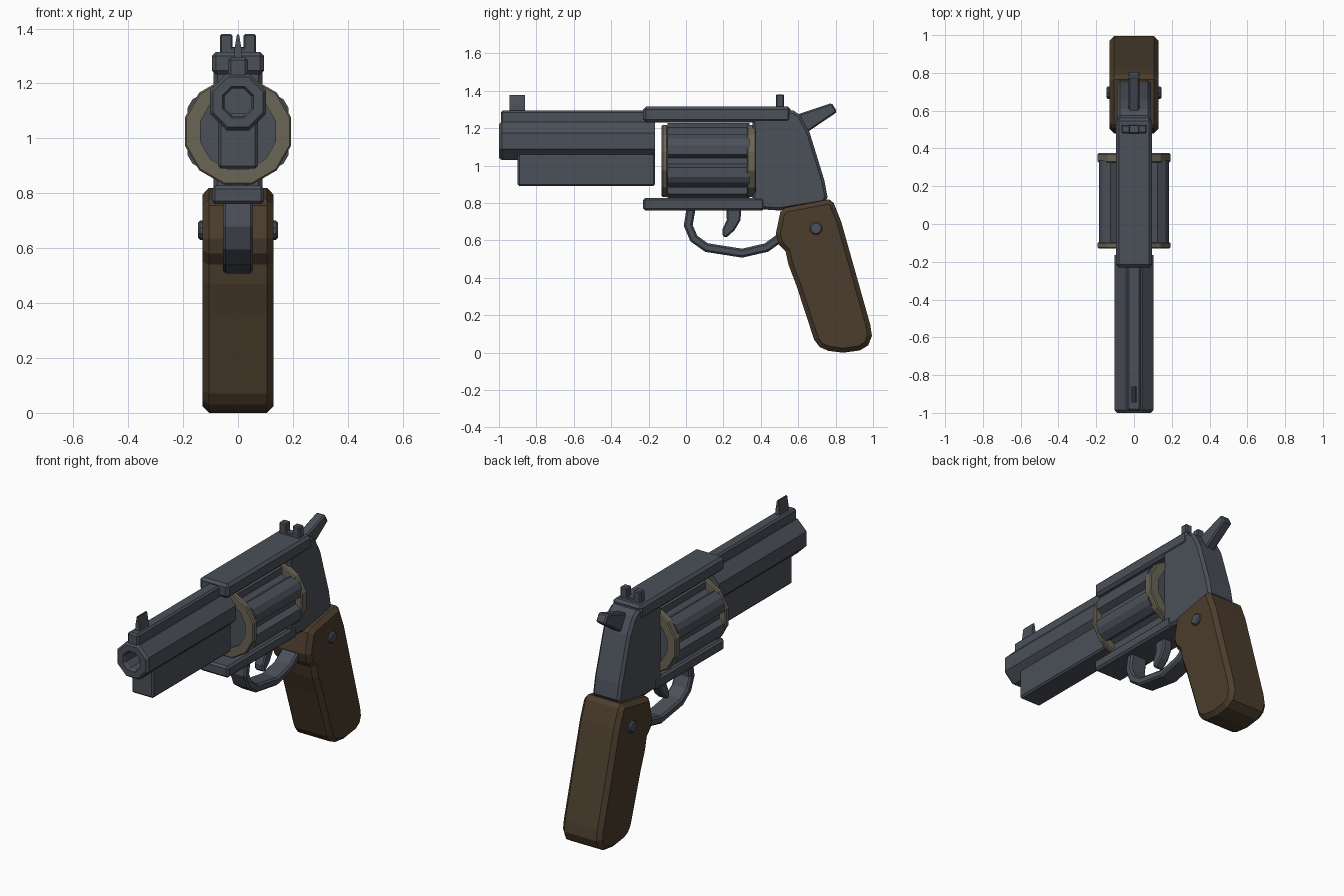
import bpy, bmesh
from math import sin, cos, pi, radians

cube = bpy.data.objects.get("Cube")
if cube:
    bpy.data.objects.remove(cube, do_unlink=True)


def material(name, rgb):
    m = bpy.data.materials.new(name)
    m.use_nodes = True
    m.diffuse_color = (*rgb, 1)
    m.node_tree.nodes["Principled BSDF"].inputs["Base Color"].default_value = (*rgb, 1)
    return m


STEEL = material("blue grey steel", (0.070, 0.079, 0.099))
BRASS = material("dull brass", (0.145, 0.130, 0.092))
WOOD = material("dark wood", (0.072, 0.047, 0.026))


def finish(name, bm, mat, bevel=0.0):
    bmesh.ops.recalc_face_normals(bm, faces=bm.faces)
    me = bpy.data.meshes.new(name)
    bm.to_mesh(me)
    bm.free()
    me.materials.append(mat)
    ob = bpy.data.objects.new(name, me)
    bpy.context.collection.objects.link(ob)
    if bevel:
        b = ob.modifiers.new("edge bevel", "BEVEL")
        b.width, b.segments = bevel, 1
        b.limit_method, b.angle_limit = "ANGLE", radians(50)
    return ob


def loft(name, rings, mat, loop=False, bevel=0.0):
    """Skin equal-length rings; cap the ends or join them in a loop."""
    bm = bmesh.new()
    vs = [[bm.verts.new(p) for p in ring] for ring in rings]
    pairs = list(zip(vs, vs[1:])) + ([(vs[-1], vs[0])] if loop else [])
    for a, b in pairs:
        for i in range(len(a)):
            j = (i + 1) % len(a)
            bm.faces.new((a[i], a[j], b[j], b[i]))
    if not loop:
        bm.faces.new(vs[0])
        bm.faces.new(vs[-1])
    return finish(name, bm, mat, bevel)


def plate(name, outline, half, mat, bevel=0.01, x=0.0):
    """Side outline (y, z) extruded across x."""
    return loft(name, [[(x + s * half, y, z) for y, z in outline] for s in (-1, 1)], mat, bevel=bevel)


def box(name, half, y0, y1, z0, z1, mat=STEEL, bevel=0.01, x=0.0):
    return plate(name, [(y0, z0), (y1, z0), (y1, z1), (y0, z1)], half, mat, bevel, x)


def turned(name, profile, sides, z, mat, loop=False):
    """Polygonal turning of (radius, y) around a lengthwise axis, flats on the sides."""
    angles = [2 * pi * (i + 0.5) / sides for i in range(sides)]
    return loft(name, [[(r * cos(a), y, z + r * sin(a)) for a in angles] for r, y in profile], mat, loop)


# Barrel with hollow muzzle, rib and lug
turned("barrel", [(0.054, -0.80), (0.054, -0.985), (0.062, -1.0), (0.098, -1.0),
                  (0.111, -0.985), (0.111, -0.165)], 8, 1.132, STEEL)
box("barrel_rib", 0.036, -0.99, -0.17, 1.20, 1.295)
box("barrel_lug", 0.072, -0.90, -0.165, 0.89, 1.09)
loft("front_sight", [[(sx * w, y, z) for sx, y in ((-1, -0.945), (1, -0.945), (1, -0.86), (-1, -0.86))]
                     for w, z in ((0.014, 1.28), (0.012, 1.33), (0.004, 1.378))], STEEL)

# Frame
box("top_strap", 0.095, -0.23, 0.56, 1.232, 1.315, bevel=0.015)
box("bottom_strap", 0.095, -0.23, 0.42, 0.76, 0.828, bevel=0.012)
plate("rear_frame", [(0.355, 0.77), (0.50, 0.76), (0.74, 0.80), (0.757, 0.83), (0.74, 0.92), (0.66, 1.18),
                     (0.61, 1.27), (0.575, 1.295), (0.355, 1.295)], 0.09, STEEL, 0.015)

# Rear notch sight
box("rear_sight_base", 0.065, 0.48, 0.525, 1.30, 1.33, bevel=0.004)
for side, sx in (("right", -1), ("left", 1)):
    box(side + "_rear_sight_post", 0.023, 0.48, 0.525, 1.31, 1.38, bevel=0.006, x=sx * 0.043)

# Hammer
plate("hammer", [(0.56, 1.27), (0.60, 1.275), (0.78, 1.335), (0.808, 1.287), (0.65, 1.18), (0.58, 1.18)],
      0.03, STEEL, 0.008)

# Fluted cylinder with two brass rings
CZ = 1.025
lobe = [(-24, 0.152), (-19, 0.188), (-5, 0.203), (5, 0.203), (19, 0.188), (24, 0.152)]
section = [(radians(30 + 60 * k + a), r) for k in range(6) for a, r in lobe]
loft("cylinder", [[(r * cos(a), y, CZ + r * sin(a)) for a, r in section] for y in (-0.10, 0.34)], STEEL)
turned("cylinder_core", [(0.15, -0.12), (0.15, 0.365)], 12, CZ, STEEL)
for name, y0, y1 in (("front_ring", -0.13, -0.097), ("rear_ring", 0.325, 0.375)):
    turned(name, [(0.142, y0), (0.194, y0), (0.20, y0 + 0.006), (0.20, y1 - 0.006),
                  (0.194, y1), (0.142, y1)], 12, CZ, BRASS, loop=True)

# Trigger guard: a flat band swept along a path
path = [(0.03, 0.79), (0.012, 0.68), (0.042, 0.61), (0.11, 0.562), (0.30, 0.532),
        (0.43, 0.562), (0.51, 0.62), (0.56, 0.68)]
inner, outer = [], []
for i, (y, z) in enumerate(path):
    ya, za = path[max(i - 1, 0)]
    yb, zb = path[min(i + 1, len(path) - 1)]
    length = ((yb - ya) ** 2 + (zb - za) ** 2) ** 0.5
    ny, nz = -(zb - za) / length * 0.024, (yb - ya) / length * 0.024
    inner.append((y + ny, z + nz))
    outer.append((y - ny, z - nz))
plate("trigger_guard", inner + outer[::-1], 0.055, STEEL, 0.01)

# Trigger
plate("trigger", [(0.215, 0.79), (0.218, 0.71), (0.195, 0.66), (0.197, 0.62), (0.215, 0.615),
                  (0.26, 0.655), (0.292, 0.71), (0.295, 0.79)], 0.03, STEEL, 0.008)

# Grip with side screws
plate("grip", [(0.505, 0.755), (0.53, 0.775), (0.765, 0.82), (0.79, 0.80), (0.83, 0.70), (0.985, 0.15),
               (0.994, 0.09), (0.975, 0.04), (0.93, 0.012), (0.84, 0.0), (0.76, 0.01), (0.715, 0.03),
               (0.685, 0.07), (0.59, 0.36), (0.548, 0.47), (0.533, 0.54), (0.495, 0.58), (0.48, 0.635)],
      0.13, WOOD, 0.024)
ring = [2 * pi * (i + 0.5) / 10 for i in range(10)]
for side, sx in (("right", -1), ("left", 1)):
    loft(side + "_grip_screw", [[(sx * x, 0.695 + r * cos(a), 0.665 + r * sin(a)) for a in ring]
                                for x, r in ((0.11, 0.035), (0.138, 0.035), (0.145, 0.028))], STEEL)
